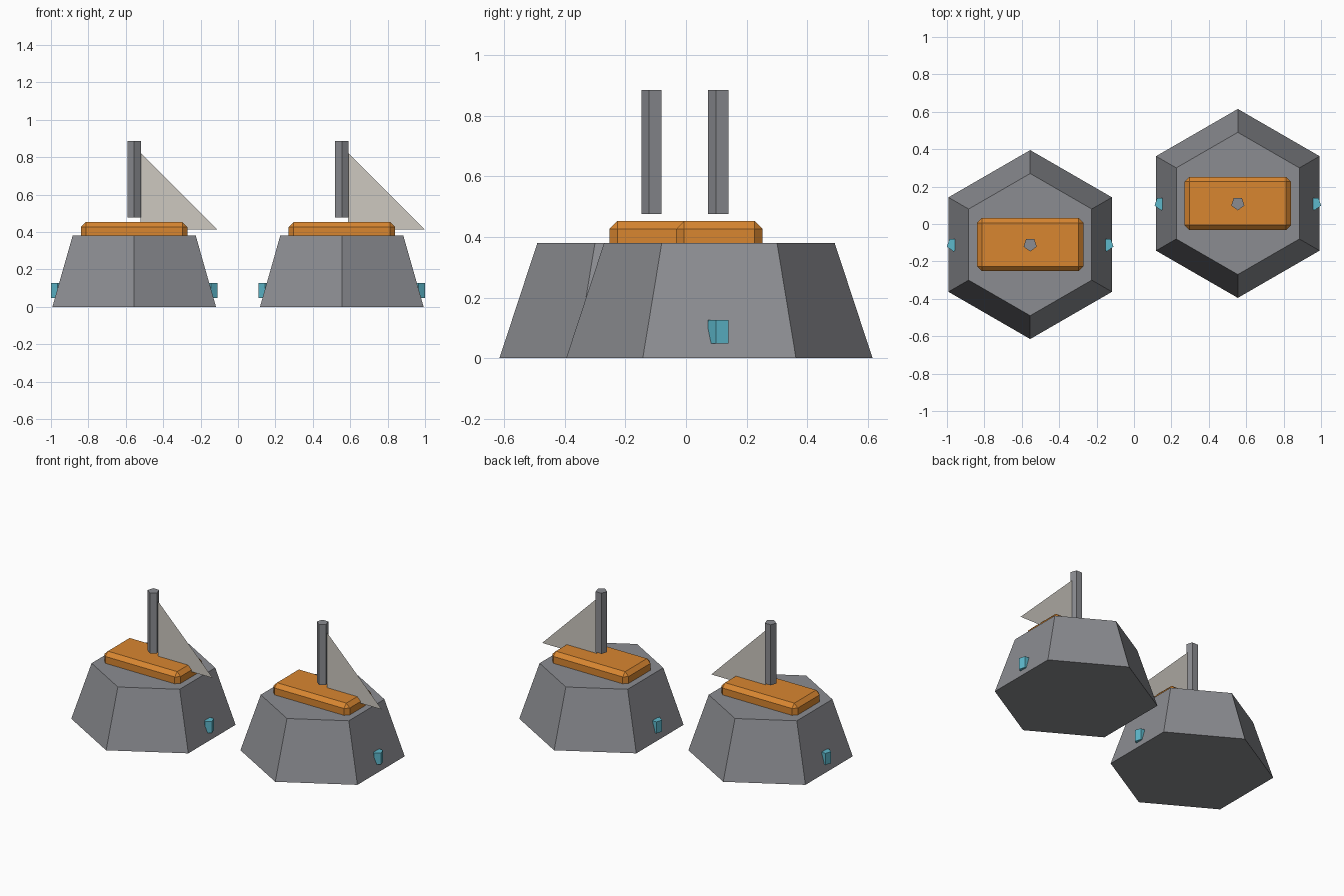
import bpy
import bmesh
from math import sin, cos, tau
from mathutils import Vector

cube = bpy.data.objects.get("Cube")
if cube:
    bpy.data.objects.remove(cube, do_unlink=True)


def material(name, rgb):
    mat = bpy.data.materials.new(name)
    mat.use_nodes = True
    colour = (*rgb, 1.0)
    mat.diffuse_color = colour
    mat.node_tree.nodes["Principled BSDF"].inputs["Base Color"].default_value = colour
    return mat


GREY = material("stone grey", (0.26, 0.265, 0.285))
ORANGE = material("orange", (0.69, 0.24, 0.03))
TEAL = material("teal", (0.11, 0.48, 0.60))
CANVAS = material("canvas", (0.61, 0.58, 0.53))


def finish(bm, name, mat, location):
    bmesh.ops.recalc_face_normals(bm, faces=bm.faces)
    mesh = bpy.data.meshes.new(name)
    bm.to_mesh(mesh)
    bm.free()
    mesh.materials.append(mat)
    obj = bpy.data.objects.new(name, mesh)
    obj.location = location
    bpy.context.collection.objects.link(obj)
    return obj


def prism(name, mat, location, sides, bottom_radius, top_radius, height):
    """Upright prism or frustum with one corner pointing forward."""
    bm = bmesh.new()
    rings = []
    for radius, z in ((bottom_radius, 0), (top_radius, height)):
        angles = [tau * i / sides for i in range(sides)]
        rings.append([bm.verts.new((radius * sin(a), -radius * cos(a), z)) for a in angles])
    for ring in rings:
        bm.faces.new(ring)
    low, high = rings
    for i in range(sides):
        j = (i + 1) % sides
        bm.faces.new((low[i], low[j], high[j], high[i]))
    return finish(bm, name, mat, location)


def chamfered_box(name, mat, location, size, chamfer):
    bm = bmesh.new()
    bmesh.ops.create_cube(bm, size=1)
    bmesh.ops.scale(bm, vec=size, verts=bm.verts)
    bmesh.ops.bevel(bm, geom=bm.edges[:], offset=chamfer, segments=1, affect='EDGES')
    return finish(bm, name, mat, location)


def triangle(name, mat, location, leg):
    bm = bmesh.new()
    corners = ((0, 0, 0), (leg, 0, 0), (0, 0, leg))
    bm.faces.new([bm.verts.new(c) for c in corners])
    return finish(bm, name, mat, location)


# Two identical boats on hexagonal stands, set diagonally from each other
for side, sign in (("right", -1), ("left", 1)):
    centre = Vector((0.555 * sign, 0.11 * sign, 0))

    # Stand
    prism(side + "_stand", GREY, centre, 6, 0.505, 0.38, 0.38)

    # Hull, half sunk into the stand
    chamfered_box(side + "_hull", ORANGE, centre + Vector((0, 0, 0.381)),
                  (0.57, 0.285, 0.1425), 0.026)

    # Mast and sail
    prism(side + "_mast", GREY, centre + Vector((0, 0, 0.476)), 5, 0.037, 0.037, 0.409)
    triangle(side + "_sail", CANVAS, centre + Vector((0.034, 0, 0.414)), 0.409)

    # Small lamps on the two side slopes
    for lamp, direction in (("right", -1), ("left", 1)):
        prism(f"{side}_stand_{lamp}_lamp", TEAL,
              centre + Vector((0.41 * direction, 0, 0.048)), 5, 0.037, 0.037, 0.078)
